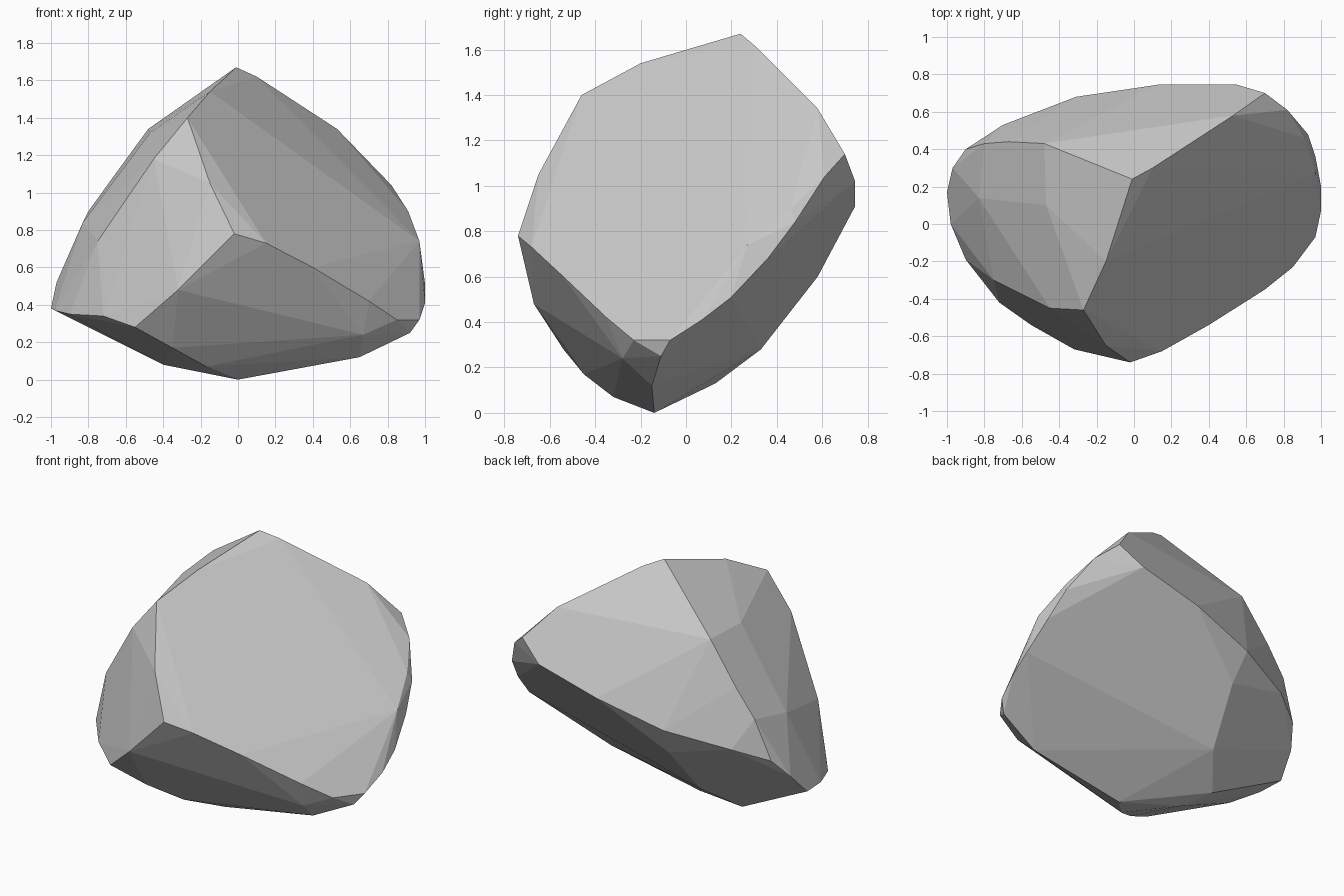
import bpy, bmesh

# Ridges of the boulder; the convex hull supplies its flat facets
top_ridge = [(-.01, .24, 1.67), (-.15, -.2, 1.54),
             (-.27, -.46, 1.40), (-.15, -.65, 1.05), (-.02, -.74, .78)]
back_ridge = [(.1, .3, 1.62), (.53, .58, 1.34),
              (.7, .7, 1.14), (.55, .745, 1.02), (.82, .61, 1.04)]
right_ridge = [(.91, .46, .9), (.93, .48, .84), (.97, .27, .74), (.97, .36, .68),
               (1, .2, .51), (1, .07, .41), (.97, -.07, .32), (.92, -.11, .25)]
front_ridge = [(.15, -.68, .73), (.4, -.54, .6), (.7, -.35, .42), (.85, -.23, .32)]
front_bulge = [(.67, -.28, .24), (.35, -.33, .25)]
left_ridge = [(-.48, .43, 1.34), (-.67, .44, 1.08), (-.8, .43, .9)]
left_bulge = [(-.45, -.45, 1.18), (-.75, -.3, .74), (-.47, .1, 1.32), (-.83, .14, .84)]
left_rim = [(-1, .17, .38), (-.98, 0, .37), (-.9, -.19, .35), (-.72, -.42, .34),
            (-.55, -.54, .28), (-.32, -.67, .48)]
back_rim = [(-.97, .3, .52), (-.9, .4, .64), (-.7, .53, .71),
            (-.31, .68, .79), (.13, .745, .91)]
underside = [(-.28, .58, .6), (-.34, .33, .28), (-.5, .13, .13),
             (-.4, -.05, .08), (-.35, -.45, .17), (-.17, -.32, .07),
             (0, -.14, 0), (.65, -.15, .12)]

bm = bmesh.new()
for ridge in (top_ridge, back_ridge, right_ridge, front_ridge, front_bulge,
              left_ridge, left_bulge, left_rim, back_rim, underside):
    for p in ridge:
        bm.verts.new(p)
bmesh.ops.convex_hull(bm, input=bm.verts[:])
loose = [v for v in bm.verts if not v.link_faces]
bmesh.ops.delete(bm, geom=loose, context='VERTS')
# Merge nearly flat triangles into broad facets
bmesh.ops.dissolve_limit(bm, angle_limit=0.05, verts=bm.verts[:], edges=bm.edges[:])
bmesh.ops.recalc_face_normals(bm, faces=bm.faces[:])

mesh = bpy.data.meshes.new("boulder")
bm.to_mesh(mesh)
bm.free()
bpy.context.collection.objects.link(bpy.data.objects.new("boulder", mesh))
